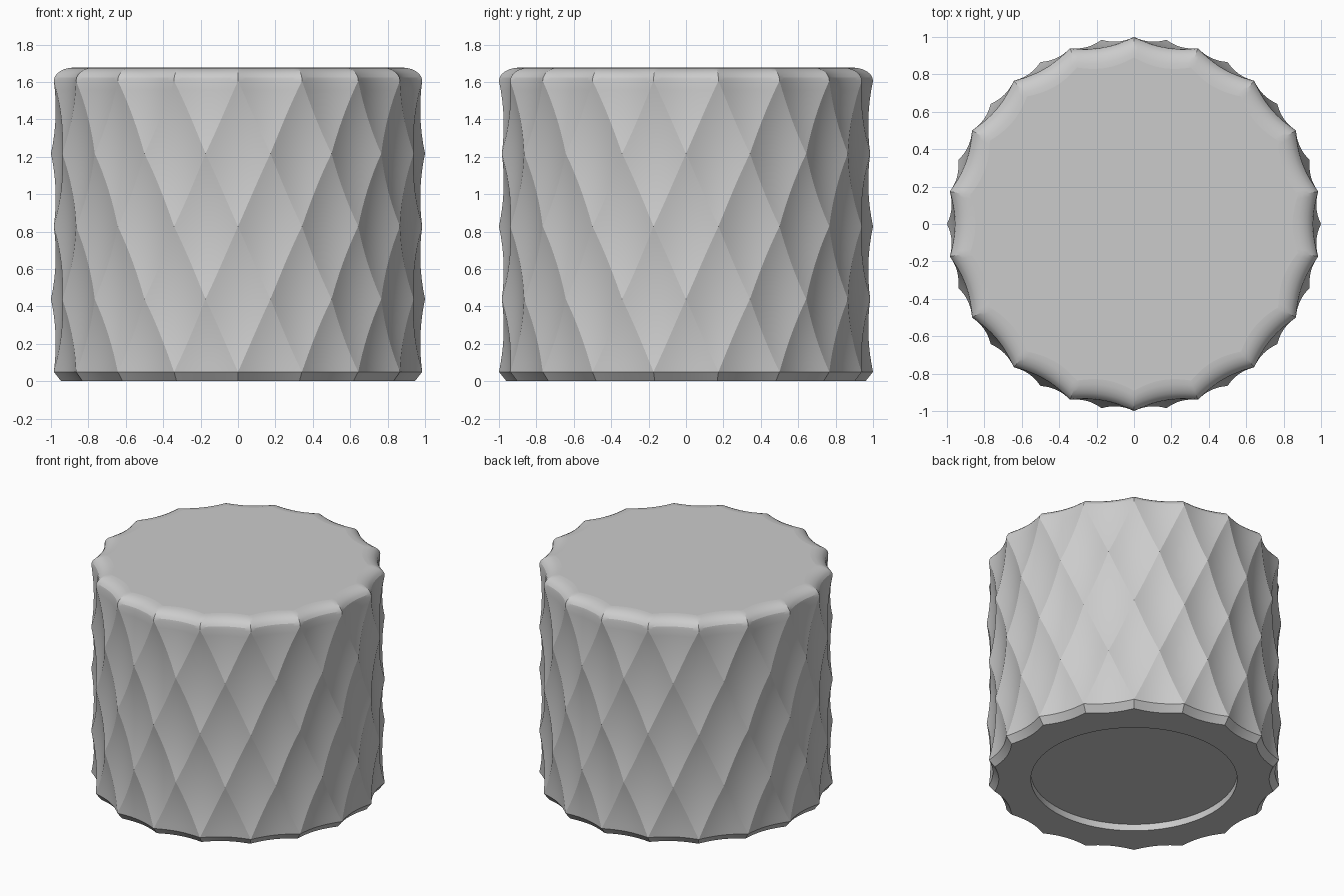
import bpy
import bmesh
import math

cube = bpy.data.objects.get("Cube")
if cube:
    bpy.data.objects.remove(cube, do_unlink=True)

STEPS = 8                 # mesh steps per half diamond
HALVES = 36               # half diamonds around the body
LEVELS = 4                # half diamonds up the body
COLS = HALVES * STEPS
Z_LOW, Z_STEP = 0.05, 0.389
Z_HIGH, Z_TOP = Z_LOW + LEVELS * Z_STEP, 1.677
DEEP, RISE = 0.958, 0.042  # radius in a diamond's middle, and rise to its corners


def dimple_radius(u, v):
    """Radius of the concave diamond pattern, in half-diamond coordinates."""
    iu, iv = math.floor(u), math.floor(v)
    near = min((u - a) ** 2 + (v - b) ** 2
               for a in (iu, iu + 1) for b in (iv, iv + 1) if (a + b) % 2)
    return DEEP + RISE * near


def add_ring(bm, z, radius):
    ring = []
    for i in range(COLS):
        t = 2 * math.pi * i / COLS
        r = radius(i / STEPS)
        ring.append(bm.verts.new((r * math.sin(t), -r * math.cos(t), z)))
    return ring


def body_ring(bm, z, v, inset=0.0):
    return add_ring(bm, z, lambda u: dimple_radius(u, v) - inset)


bm = bmesh.new()

# Underside recess and bevelled foot
rings = [add_ring(bm, 0.05, lambda u: 0.70),
         add_ring(bm, 0.0, lambda u: 0.70),
         body_ring(bm, 0.0, 0, 0.04)]
first_row = len(rings)

# Diamond wall
for j in range(LEVELS * STEPS + 1):
    v = j / STEPS
    rings.append(body_ring(bm, Z_LOW + v * Z_STEP, v))
last_row = len(rings) - 1

# Rounded top rim
for k in range(1, 7):
    t = k / 6 * math.pi / 2
    rings.append(body_ring(bm, Z_HIGH + (Z_TOP - Z_HIGH) * math.sin(t),
                           LEVELS, 0.11 * (1 - math.cos(t))))

# Skin the rings, splitting the wall along its ridges
for j, (low, high) in enumerate(zip(rings, rings[1:])):
    for i in range(COLS):
        n = (i + 1) % COLS
        a, b, c, d = low[i], low[n], high[n], high[i]
        if first_row <= j < last_row:
            if (i // STEPS + (j - first_row) // STEPS) % 2 == 0:
                tris = ((a, b, c), (a, c, d))
            else:
                tris = ((a, b, d), (b, c, d))
            for tri in tris:
                bm.faces.new(tri)
        else:
            bm.faces.new((a, b, c, d))

# Recess ceiling and flat top
caps = [bm.faces.new(rings[0][::-1]), bm.faces.new(rings[-1])]
bmesh.ops.recalc_face_normals(bm, faces=bm.faces)

# Smooth shading with crisp ridges
for f in bm.faces:
    f.smooth = True
for e in bm.edges:
    e.smooth = e.calc_face_angle(0) < math.radians(20)
for cap in caps:
    for e in cap.edges:
        e.smooth = False

mesh = bpy.data.meshes.new("faceted_knob")
bm.to_mesh(mesh)
bm.free()
knob = bpy.data.objects.new("faceted_knob", mesh)
bpy.context.collection.objects.link(knob)

# Plain grey
mat = bpy.data.materials.new("light_grey")
mat.use_nodes = True
grey = (0.6, 0.6, 0.6, 1)
mat.diffuse_color = grey
mat.node_tree.nodes["Principled BSDF"].inputs["Base Color"].default_value = grey
mesh.materials.append(mat)
